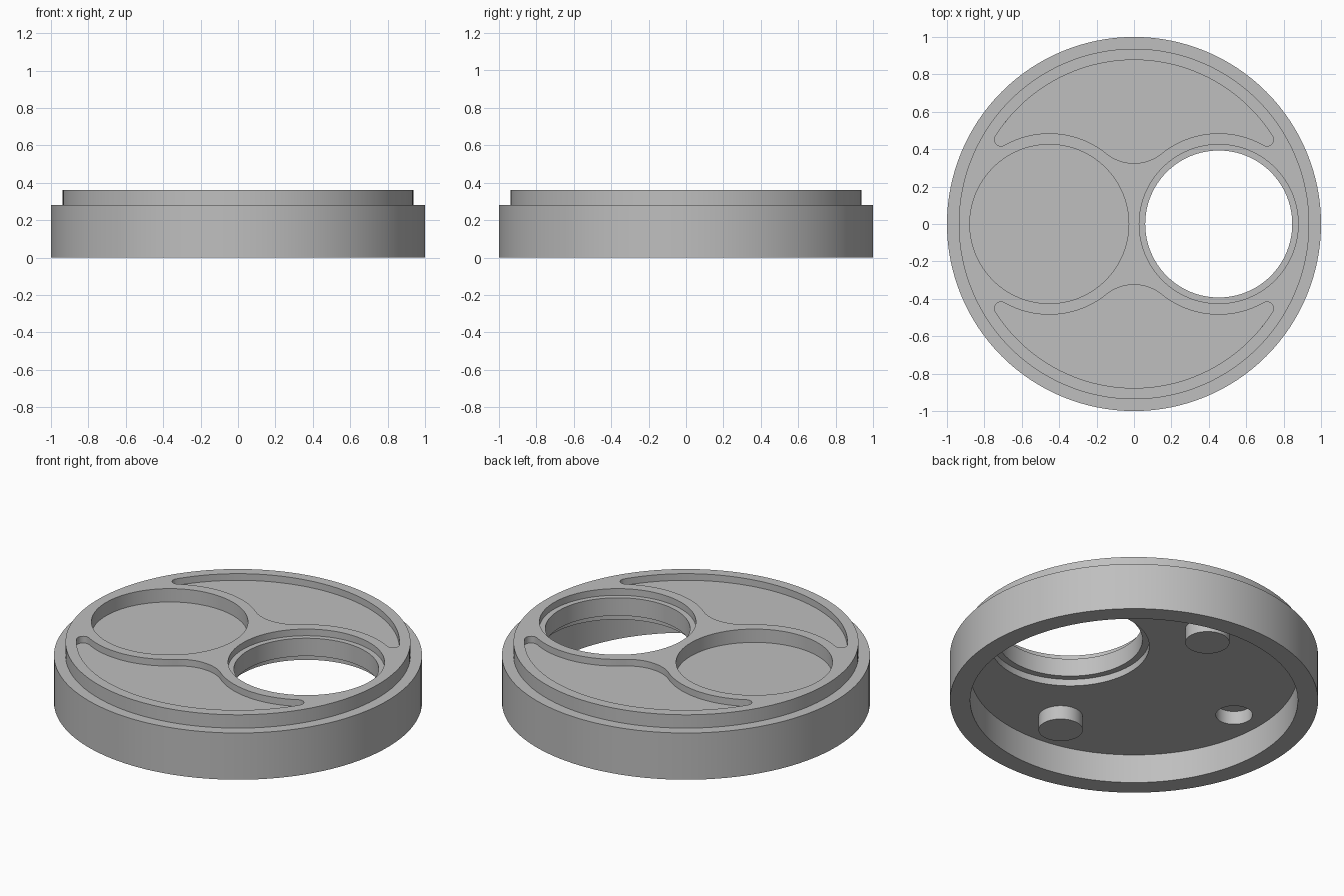
import bpy
import bmesh
from math import atan2, cos, pi, radians, sin, sqrt

if "Cube" in bpy.data.objects:
    bpy.data.objects.remove(bpy.data.objects["Cube"])

SEG = 128
RIM, STEP_Z, TOP_Z = 0.937, 0.28, 0.36   # raised disc
WALL_R, CEIL_Z = 0.89, 0.173             # underside cavity
WELL_X, WELL_R, BORE_R = 0.453, 0.425, 0.393
LIP = 0.04                               # depth of ledges and pockets

grey = bpy.data.materials.new("plain grey")
grey.use_nodes = True
grey.diffuse_color = (0.52, 0.52, 0.52, 1)
grey.node_tree.nodes["Principled BSDF"].inputs["Base Color"].default_value = (0.52, 0.52, 0.52, 1)


def arc(cx, cy, r, a0, a1, n):
    """Points along an arc, both ends included."""
    return [(cx + r * cos(a0 + (a1 - a0) * i / n),
             cy + r * sin(a0 + (a1 - a0) * i / n)) for i in range(n + 1)]


def prism(name, outline, z0, z1):
    """Extrude a closed outline from z0 up to z1."""
    bm = bmesh.new()
    face = bm.faces.new([bm.verts.new((x, y, z0)) for x, y in outline])
    side = bmesh.ops.extrude_face_region(bm, geom=[face])["geom"]
    for v in side:
        if isinstance(v, bmesh.types.BMVert):
            v.co.z = z1
    bmesh.ops.recalc_face_normals(bm, faces=bm.faces)
    mesh = bpy.data.meshes.new(name)
    bm.to_mesh(mesh)
    bm.free()
    mesh.materials.append(grey)
    obj = bpy.data.objects.new(name, mesh)
    bpy.context.collection.objects.link(obj)
    return obj


def disc(name, x, y, r, z0, z1, n=SEG):
    return prism(name, arc(x, y, r, 0, 2 * pi, n)[:-1], z0, z1)


def lathe(name, profile):
    """Spin an (r, z) profile that starts and ends on the axis."""
    bm = bmesh.new()
    pts = [bm.verts.new((r, 0, z)) for r, z in profile]
    edges = [bm.edges.new(pair) for pair in zip(pts, pts[1:])]
    bmesh.ops.spin(bm, geom=pts + edges, cent=(0, 0, 0), axis=(0, 0, 1),
                   angle=2 * pi, steps=SEG, use_merge=True)
    bmesh.ops.remove_doubles(bm, verts=bm.verts, dist=1e-5)
    bmesh.ops.recalc_face_normals(bm, faces=bm.faces)
    mesh = bpy.data.meshes.new(name)
    bm.to_mesh(mesh)
    bm.free()
    mesh.materials.append(grey)
    obj = bpy.data.objects.new(name, mesh)
    bpy.context.collection.objects.link(obj)
    return obj


def crescent(outer_r, inner_r, tip_r, dip_y):
    """Outline of the pocket between the rim and the two round wells."""
    # Tip circle touches both the outer arc and the offset well circle
    da, db = outer_r - tip_r, inner_r + tip_r
    tx = (da ** 2 - db ** 2 + WELL_X ** 2) / (2 * WELL_X)
    ty = sqrt(da ** 2 - tx ** 2)
    # Middle fillet touches both offset well circles
    k = inner_r - dip_y
    fy = (WELL_X ** 2 - k ** 2) / (2 * k)
    fr = fy - dip_y
    a_out, a_in = atan2(ty, tx), atan2(ty, tx - WELL_X)
    a_mid = atan2(fy, -WELL_X)
    right = arc(0, 0, outer_r, pi / 2, a_out, 40)
    right += arc(tx, ty, tip_r, a_out, a_in - pi, 12)[1:]
    right += arc(WELL_X, 0, inner_r, a_in, a_mid, 28)[1:]
    right += arc(0, fy, fr, a_mid - pi, -pi / 2, 16)[1:]
    return right + [(-x, y) for x, y in right[-2:0:-1]]


# Cup-shaped body with a stepped top
body = lathe("body", [(0, CEIL_Z), (WALL_R, CEIL_Z), (WALL_R, 0), (1, 0),
                      (1, STEP_Z), (RIM, STEP_Z), (RIM, TOP_Z), (0, TOP_Z)])

# Cutters for the wells, pockets and openings
above, below = TOP_Z + 0.1, CEIL_Z - 0.1
pocket = crescent(0.877, 0.485, 0.035, 0.325)
cutters = [
    disc("well_cutter", -WELL_X, 0, WELL_R, STEP_Z, above),
    disc("bore_cutter", WELL_X, 0, BORE_R, below, above),
    disc("upper_ledge_cutter", WELL_X, 0, WELL_R, TOP_Z - LIP, above),
    disc("lower_ledge_cutter", WELL_X, 0, 0.43, below, CEIL_Z + LIP),
    disc("socket_cutter", -0.71, 0, 0.1, below, CEIL_Z + 0.08, 64),
    prism("back_pocket_cutter", pocket, TOP_Z - LIP, above),
    prism("front_pocket_cutter", [(x, -y) for x, y in pocket], TOP_Z - LIP, above),
]
for cutter in cutters:
    cutter.hide_render = True
    mod = body.modifiers.new(cutter.name, "BOOLEAN")
    mod.operation = "DIFFERENCE"
    mod.solver = "EXACT"
    mod.object = cutter

# Bake the cuts, then drop the cutters
graph = bpy.context.evaluated_depsgraph_get()
cut_mesh = bpy.data.meshes.new_from_object(body.evaluated_get(graph))
body.modifiers.clear()
body.data = cut_mesh
for cutter in cutters:
    bpy.data.objects.remove(cutter)

# Two pegs under the ceiling
pegs = [disc(name, 0, y, 0.12, 0.09, CEIL_Z + 0.01, 64)
        for name, y in (("front_peg", -0.62), ("back_peg", 0.62))]

# Smooth round walls, sharp rims
bpy.ops.object.select_all(action="DESELECT")
for obj in [body] + pegs:
    obj.select_set(True)
bpy.context.view_layer.objects.active = body
bpy.ops.object.shade_smooth_by_angle(angle=radians(30))
